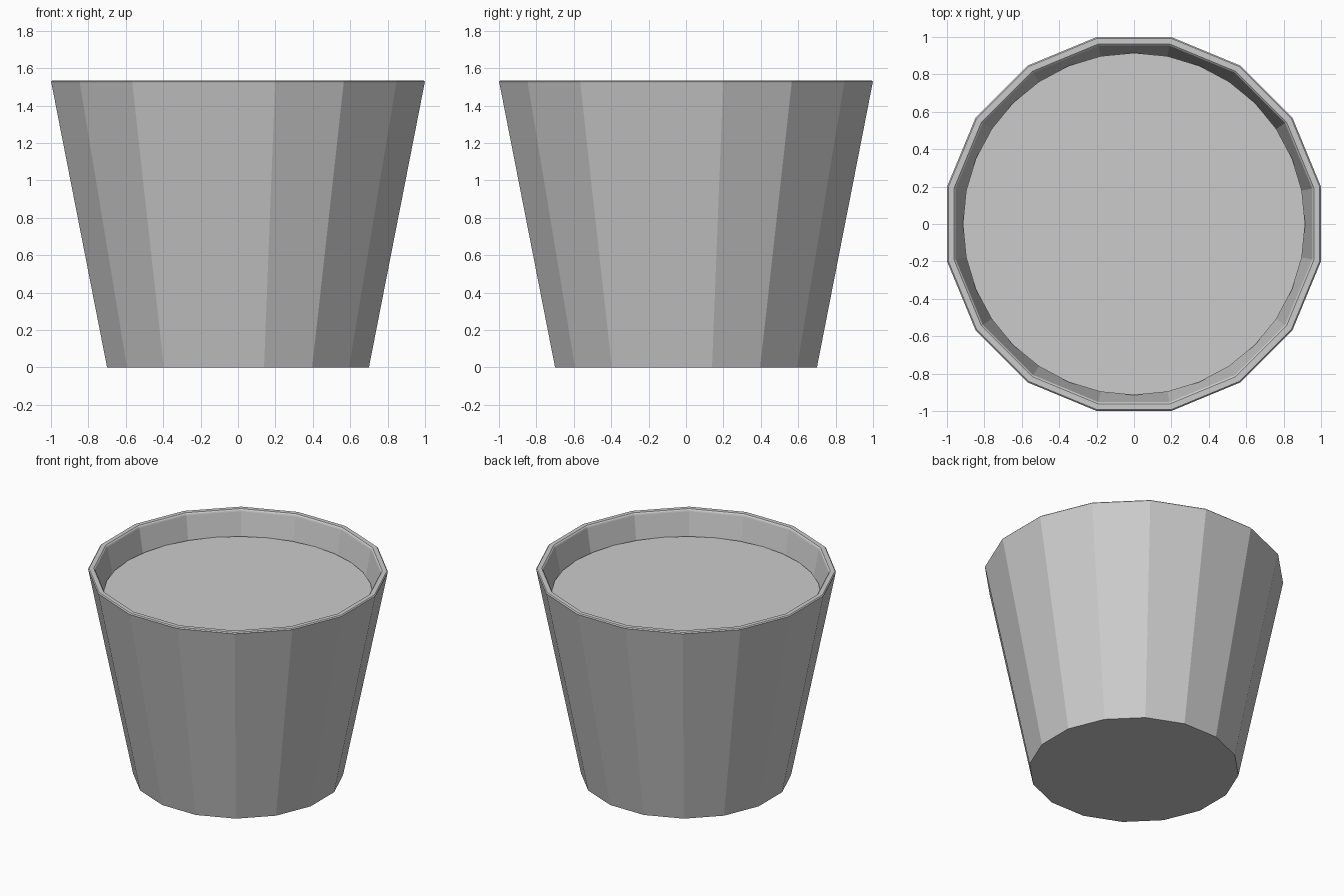
import bpy, bmesh
from math import pi, cos, sin

if "Cube" in bpy.data.objects:
    bpy.data.objects.remove(bpy.data.objects["Cube"])


def make_object(name, bm):
    bmesh.ops.recalc_face_normals(bm, faces=bm.faces[:])
    mesh = bpy.data.meshes.new(name)
    bm.to_mesh(mesh)
    bm.free()
    obj = bpy.data.objects.new(name, mesh)
    bpy.context.collection.objects.link(obj)
    return obj


def lathe(name, profile, sides, offset=0.0):
    """Stack polygon rings from (radius, z) points and cap both ends."""
    bm = bmesh.new()
    angles = [offset + 2 * pi * i / sides for i in range(sides)]
    rings = [[bm.verts.new((r * cos(a), r * sin(a), z)) for a in angles]
             for r, z in profile]
    for low, high in zip(rings, rings[1:]):
        for i in range(sides):
            j = (i + 1) % sides
            bm.faces.new((low[i], low[j], high[j], high[i]))
    bm.faces.new(rings[0])
    bm.faces.new(rings[-1])
    return make_object(name, bm)


# Tapered 16-sided pot: outer wall, softened rim, inner wall and floor
SIDES = 16
to_corner = 1 / cos(pi / SIDES)  # flat-side distance to corner radius
pot_profile = [(0.70, 0.0), (0.998, 1.522), (1.0, 1.528), (0.993, 1.535),
               (0.962, 1.535), (0.954, 1.528), (0.951, 1.52), (0.662, 0.045)]
lathe("pot", [(r * to_corner, z) for r, z in pot_profile], SIDES, pi / SIDES)

# Flat soil disc just below the rim
bm = bmesh.new()
bmesh.ops.create_circle(bm, cap_ends=True, segments=32, radius=0.915)
soil = make_object("soil", bm)
soil.location.z = 1.357
